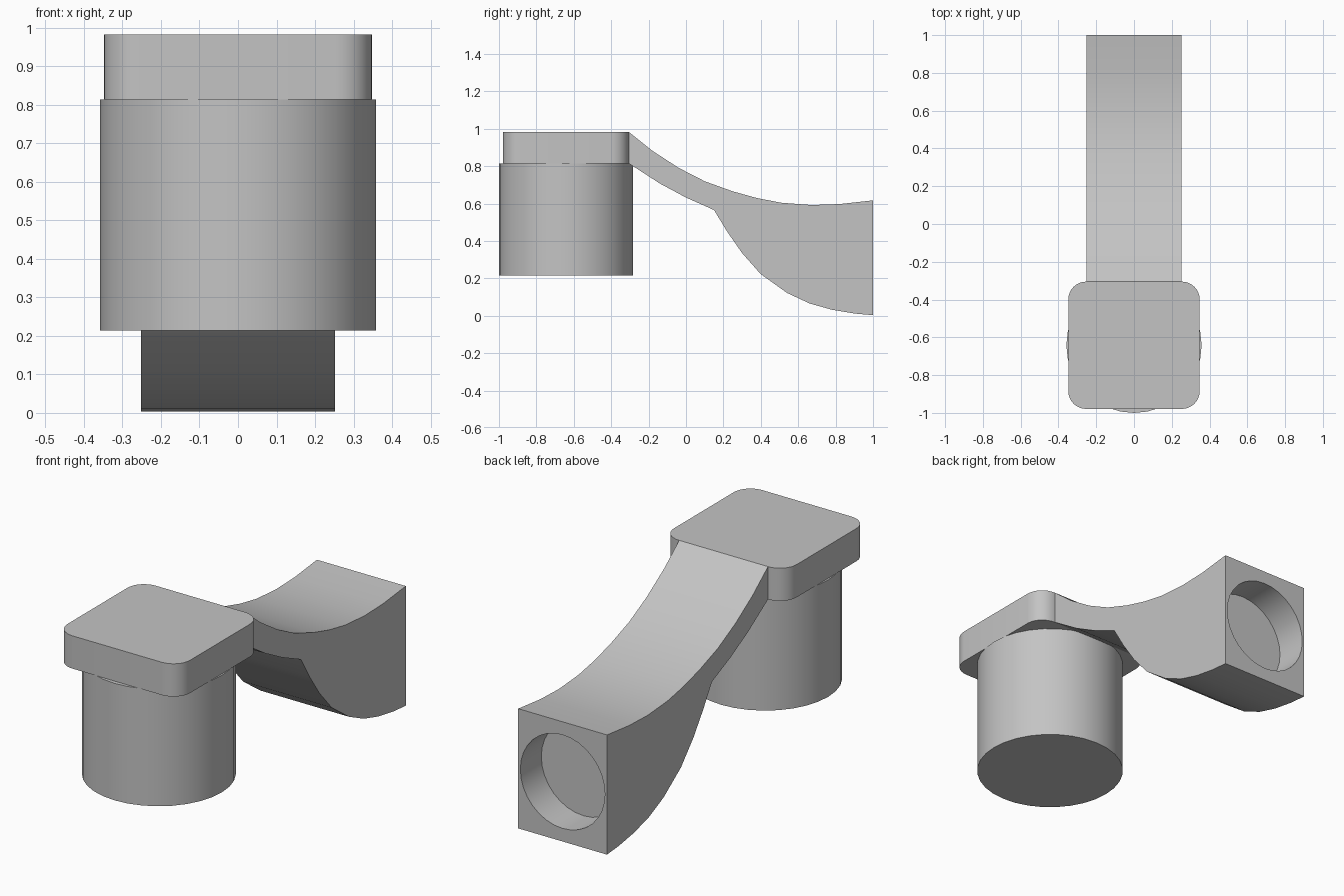
import bpy, bmesh, math
from mathutils import Matrix

if "Cube" in bpy.data.objects:
    bpy.data.objects.remove(bpy.data.objects["Cube"], do_unlink=True)

GREY = (0.55, 0.55, 0.55, 1)
grey = bpy.data.materials.new("plain grey")
grey.use_nodes = True
grey.diffuse_color = GREY
grey.node_tree.nodes["Principled BSDF"].inputs["Base Color"].default_value = GREY


def finish(name, bm):
    bmesh.ops.recalc_face_normals(bm, faces=bm.faces)
    mesh = bpy.data.meshes.new(name)
    bm.to_mesh(mesh)
    bm.free()
    mesh.materials.append(grey)
    obj = bpy.data.objects.new(name, mesh)
    bpy.context.collection.objects.link(obj)
    return obj


def extrude(name, points, offset):
    bm = bmesh.new()
    face = bm.faces.new([bm.verts.new(p) for p in points])
    top = bmesh.ops.extrude_face_region(bm, geom=[face])["geom"]
    bmesh.ops.translate(bm, vec=offset, verts=[v for v in top if isinstance(v, bmesh.types.BMVert)])
    return finish(name, bm)


def cylinder(name, radius, depth, matrix, sides):
    bm = bmesh.new()
    bmesh.ops.create_cone(bm, cap_ends=True, segments=sides, radius1=radius,
                          radius2=radius, depth=depth, matrix=matrix)
    return finish(name, bm)


def smooth(obj):
    bpy.ops.object.select_all(action="DESELECT")
    obj.select_set(True)
    bpy.context.view_layer.objects.active = obj
    bpy.ops.object.shade_smooth_by_angle(angle=math.radians(30))


# Round body
body = cylinder("round_body", 0.358, 0.6, Matrix.Translation((0, -0.642, 0.514)), 32)

# Square cap with rounded corners
r, hx, hy, cy = 0.095, 0.348, 0.337, -0.642
outline = []
for corner, (sx, sy) in enumerate([(1, 1), (-1, 1), (-1, -1), (1, -1)]):
    for i in range(9):
        a = math.pi / 2 * (corner + i / 8)
        outline.append((sx * (hx - r) + r * math.cos(a),
                        cy + sy * (hy - r) + r * math.sin(a), 0.814))
cap = extrude("square_cap", outline, (0, 0, 0.168))

# Curved arm, outlined from the side
upper = [(-0.32, 0.982), (-0.305, 0.982), (-0.18, 0.882), (-0.04, 0.791), (0.1, 0.719),
         (0.25, 0.665), (0.38, 0.629), (0.51, 0.604), (0.67, 0.592), (0.82, 0.597), (1, 0.617)]
lower = [(1, 0.003), (0.9, 0.012), (0.78, 0.032), (0.66, 0.066), (0.54, 0.122), (0.4, 0.222),
         (0.3, 0.335), (0.22, 0.45), (0.15, 0.565), (0, 0.632), (-0.14, 0.707),
         (-0.305, 0.814), (-0.32, 0.814)]
arm = extrude("curved_arm", [(-0.252, y, z) for y, z in upper + lower], (0.504, 0, 0))

# Round socket in the end of the arm
turn = Matrix.Translation((0, 1, 0.31)) @ Matrix.Rotation(math.pi / 2, 4, "X")
cutter = cylinder("socket_cutter", 0.24, 0.34, turn, 32)
cutter.hide_render = True
cutter.hide_set(True)
cut = arm.modifiers.new("socket", "BOOLEAN")
cut.object = cutter
cut.solver = "EXACT"
bpy.context.view_layer.objects.active = arm
bpy.ops.object.modifier_apply(modifier=cut.name)
bpy.data.objects.remove(cutter, do_unlink=True)

for obj in (body, cap, arm):
    smooth(obj)
